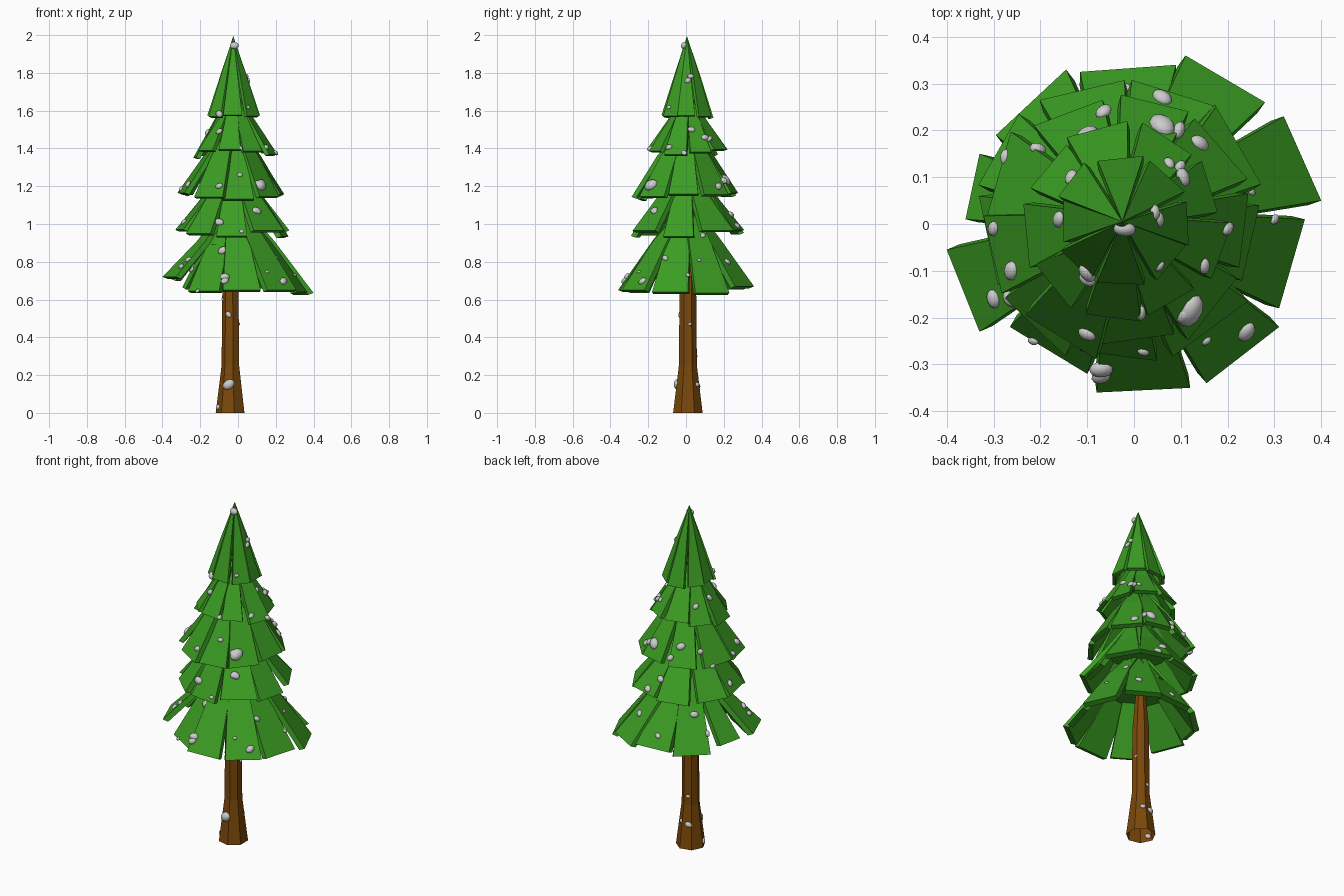
import bpy, bmesh, math, random
from mathutils import Vector, Matrix
from mathutils.bvhtree import BVHTree

if "Cube" in bpy.data.objects:
    bpy.data.objects.remove(bpy.data.objects["Cube"])

random.seed(4)
CX, CY = -0.025, 0.005


def material(name, rgb):
    m = bpy.data.materials.new(name)
    m.diffuse_color = (*rgb, 1)
    m.use_nodes = True
    m.node_tree.nodes["Principled BSDF"].inputs["Base Color"].default_value = m.diffuse_color
    return m


green = material("needles", (0.043, 0.335, 0.016))
brown = material("bark", (0.20, 0.065, 0.003))


def finish(bm, name, mat=None):
    bmesh.ops.remove_doubles(bm, verts=bm.verts, dist=0.0005)
    bmesh.ops.recalc_face_normals(bm, faces=bm.faces)
    me = bpy.data.meshes.new(name)
    bm.to_mesh(me)
    bm.free()
    ob = bpy.data.objects.new(name, me)
    bpy.context.collection.objects.link(ob)
    if mat:
        me.materials.append(mat)
    return ob


def lathe(bm, profile, n, cx, cy, cap_bottom):
    rings = [[bm.verts.new((cx + r * math.cos(math.tau * (i + .5) / n),
                            cy + r * math.sin(math.tau * (i + .5) / n), z))
              for i in range(n)] for r, z in profile]
    for a, b in zip(rings, rings[1:]):
        for i in range(n):
            j = (i + 1) % n
            bm.faces.new((a[i], a[j], b[j], b[i]))
    if cap_bottom:
        bm.faces.new(rings[0])


def slab(bm, c1, c2, steps, t, widen):
    """Bent tapering plank; c1, c2 = outer corners, steps = (fraction, height)."""
    c1, c2 = Vector(c1), Vector(c2)
    mid, half = (c1 + c2) / 2, (c2 - c1) / 2
    rows = []
    for k, z in steps:
        w = k + widen * (1 - k)
        q = max(0, k - t * 0.85 / mid.length)
        low = z - t * .3
        rows.append([bm.verts.new((CX + p.x, CY + p.y, h)) for p, h in (
            (mid * k - half * w, z), (mid * k + half * w, z),
            (mid * q + half * w, low), (mid * q - half * w, low))])
    for a, b in zip(rows, rows[1:]):
        for i in range(4):
            j = (i + 1) % 4
            bm.faces.new((a[i], a[j], b[j], b[i]))
    bm.faces.new(rows[0])
    bm.faces.new(rows[-1])


# Trunk with flared foot
bm = bmesh.new()
lathe(bm, [(0.08, 0), (0.049, 0.25), (0.045, 0.66), (0.025, 0.90)], 7, -0.038, 0.01, False)
parts = [finish(bm, "trunk", brown)]

# Lowest branch planks: outer corners (x1, y1, x2, y2) and tip height
LOW = [(.11, .36, .28, .26, .67), (.32, .23, .40, .05, .635), (.365, .01, .31, -.18, .64),
       (.31, -.22, .155, -.34, .65), (.12, -.35, -.08, -.36, .65), (-.10, -.32, -.265, -.22, .645),
       (-.33, -.23, -.40, -.055, .72), (-.36, .01, -.33, .15, .71), (-.295, .19, -.145, .33, .665),
       (-.115, .325, .09, .34, .68)]

# Tiers: plank count, (radius, height) at tip, bend and root, thickness, start angle, widening
TIERS = [(10, (.40, .66), (.20, .91), (.08, 1.05), .035, 0, .25),
         (9, (.305, .95), (.17, 1.13), (.06, 1.28), .032, -90, .2),
         (9, (.285, 1.15), (.15, 1.36), (.05, 1.48), .03, -82, .2),
         (9, (.22, 1.37), (.105, 1.55), (.04, 1.66), .026, -95, .2),
         (8, (.142, 1.562), (.07, 1.79), (.0, 1.995), .02, -88, 0)]

for t, (n, tip, bend, root, thick, start, widen) in enumerate(TIERS):
    bm = bmesh.new()
    ks = bend[0] / tip[0], root[0] / tip[0]
    for i in range(n):
        if t == 0:
            x1, y1, x2, y2, z = LOW[i]
            c1, c2 = (x1 - CX, y1 - CY), (x2 - CX, y2 - CY)
        else:
            a = math.radians(start + 360 * i / n + random.uniform(-4, 4))
            h = math.pi / n * random.uniform(.78, .94)
            r = tip[0] * random.uniform(.93, 1.05)
            z = tip[1] + (random.uniform(-.005, .015) if t == 4 else random.uniform(-.02, .025))
            tilt = random.uniform(-.03, .03)
            c1 = (r * (1 + tilt) * math.cos(a - h), r * (1 + tilt) * math.sin(a - h))
            c2 = (r * (1 - tilt) * math.cos(a + h), r * (1 - tilt) * math.sin(a + h))
        slab(bm, c1, c2, [(1, z), (ks[0], bend[1]), (ks[1], root[1])], thick, widen)
    # Core cone closing the gaps near the stem
    lathe(bm, [(bend[0] * .92, bend[1] - .02), (root[0] * .9 + .001, root[1] - .015)],
          n, CX, CY, True)
    parts.append(finish(bm, f"branch_tier_{t + 1}", green))

# Snow lumps, dropped on the tree by casting rays
allbm = bmesh.new()
for p in parts:
    allbm.from_mesh(p.data)
tree = BVHTree.FromBMesh(allbm)
allbm.free()
snow = bmesh.new()


def lump(origin, direction, s, long=1.3):
    hit, nor, _, _ = tree.ray_cast(Vector(origin), Vector(direction))
    if hit is None:
        return
    if nor.dot(Vector(direction)) > 0:
        nor = -nor
    rot = nor.to_track_quat('Z', 'Y').to_matrix().to_4x4()
    mat = (Matrix.Translation(hit) @ rot @ Matrix.Rotation(random.uniform(-.9, .9), 4, 'Z')
           @ Matrix.Diagonal((s * long, s, s * .8, 1)))
    bmesh.ops.create_icosphere(snow, subdivisions=2, radius=1, matrix=mat)


TOP = [(-.12, .295, .016), (-.065, .24, .016), (.06, .27, .018), (.06, .21, .026), (-.205, .16, .016),
       (-.16, .01, .016), (.24, .20, .012), (.25, .07, .009), (.20, -.01, .013), (.15, -.09, .014),
       (.12, -.185, .03), (.24, -.23, .019), (.155, -.25, .009), (-.07, -.325, .018), (-.10, -.105, .018),
       (-.10, -.235, .016), (-.30, -.16, .016), (-.215, -.25, .01), (.015, -.19, .013), (.045, .025, .013),
       (.105, .10, .016), (.075, .13, .012), (-.30, -.01, .014), (.055, -.09, .01)]
FRONT = [(-.02, 1.945, .019), (-.16, 1.51, .02), (-.10, 1.49, .016), (.12, 1.21, .022), (.10, 1.07, .02),
         (-.10, 1.01, .02), (-.08, .86, .022), (-.07, .72, .02), (-.05, .52, .014), (-.05, .15, .026),
         (-.105, .03, .014), (-.08, .60, .008), (.01, 1.26, .012), (.02, .96, .01)]
RIGHT = [(.01, 1.76, .014), (-.19, 1.21, .022), (.2, 1.23, .016), (-.17, 1.07, .018), (.09, .94, .014),
         (-.11, .82, .014), (.01, .73, .01), (.12, 1.45, .014), (.02, .47, .008), (.06, .15, .012)]
BACK = [(.10, 1.5, .016), (-.1, 1.25, .02), (.14, 1.2, .018), (.0, 1.05, .018), (-.16, .85, .018),
        (.15, .8, .016), (-.02, .74, .014), (-.05, .3, .01), (-.06, .14, .016)]
for x, y, s in TOP:
    lump((x, y, 3), (0, 0, -1), s)
for x, z, s in FRONT:
    lump((x, -2, z), (0, 1, 0), s)
for y, z, s in RIGHT:
    lump((2, y, z), (-1, 0, 0), s)
for x, z, s in BACK:
    lump((x, 2, z), (0, -1, 0), s)
    lump((-2, x, z - .04), (1, 0, 0), s * .9)
for f in snow.faces:
    f.smooth = True
finish(snow, "snow_lumps")
